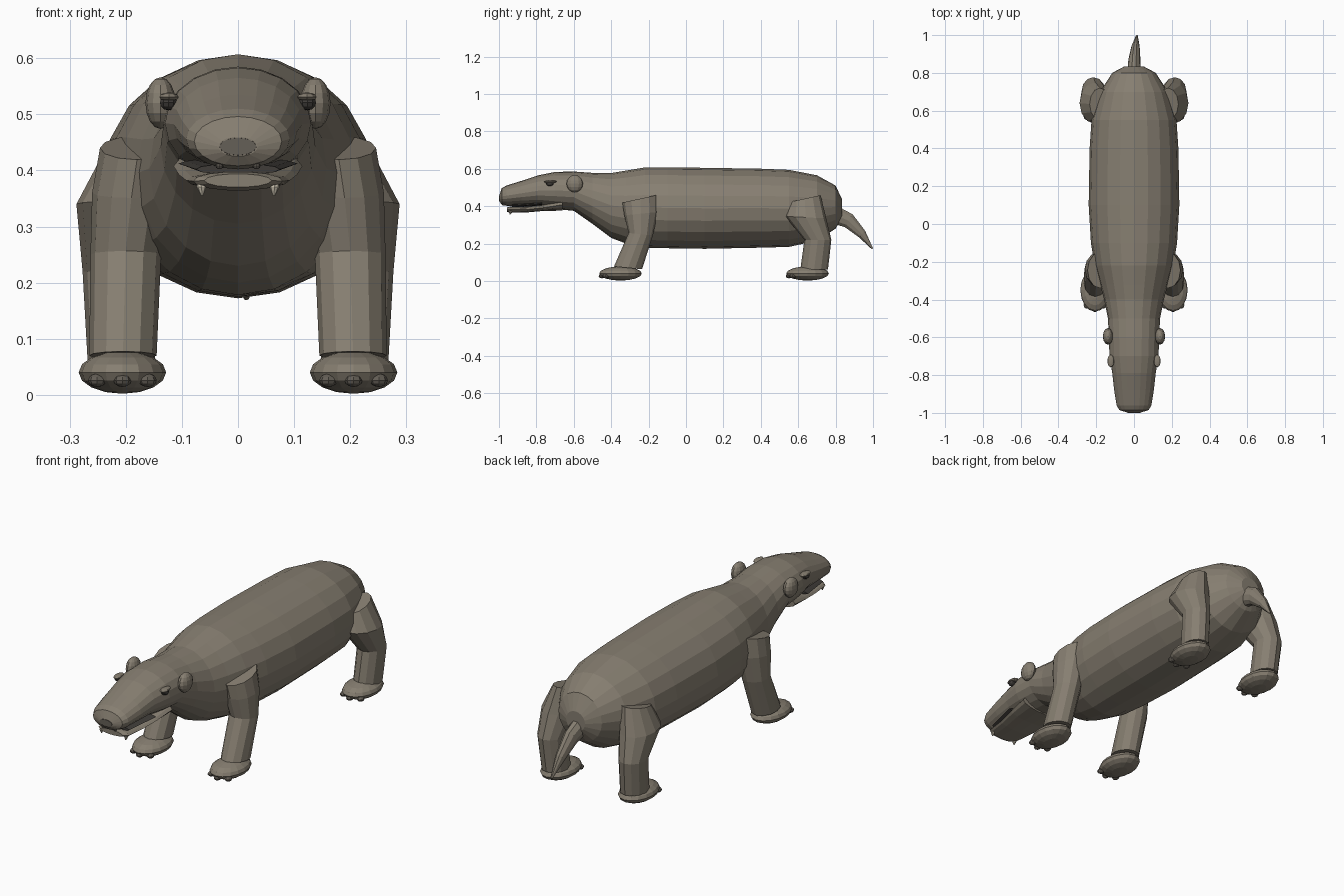
import bpy, bmesh
from math import sin, cos, pi
from mathutils import Vector


def material(name, col):
    m = bpy.data.materials.new(name)
    m.diffuse_color = (*col, 1)
    return m


HIDE = material("hide", (0.24, 0.21, 0.165))
DARK = material("dark", (0.05, 0.045, 0.04))
NOSE = material("nose", (0.13, 0.115, 0.095))
IVORY = material("ivory", (0.55, 0.5, 0.4))


def finish(name, bm, mat):
    bmesh.ops.recalc_face_normals(bm, faces=bm.faces)
    me = bpy.data.meshes.new(name)
    bm.to_mesh(me)
    bm.free()
    me.materials.append(mat)
    ob = bpy.data.objects.new(name, me)
    bpy.context.collection.objects.link(ob)
    return ob


def loft(name, rings, sides, mat):
    """rings: (centre, u axis, v axis); bridged in order and capped."""
    bm = bmesh.new()
    prev = None
    for c, u, v in rings:
        ring = [bm.verts.new(Vector(c) + Vector(u) * cos(2 * pi * i / sides)
                             + Vector(v) * sin(2 * pi * i / sides)) for i in range(sides)]
        if prev:
            for i in range(sides):
                j = (i + 1) % sides
                bm.faces.new((prev[i], prev[j], ring[j], ring[i]))
        else:
            bm.faces.new(ring)
        prev = ring
    bm.faces.new(prev)
    return finish(name, bm, mat)


def profile_loft(name, rows, sides, mat):
    """rows: y, top z, bottom z, half width."""
    return loft(name, [((0, y, (t + b) / 2), (w, 0, 0), (0, 0, (t - b) / 2))
                       for y, t, b, w in rows], sides, mat)


def ball(name, loc, rad, mat, u=12, v=8):
    bm = bmesh.new()
    bmesh.ops.create_uvsphere(bm, u_segments=u, v_segments=v, radius=1)
    for p in bm.verts:
        p.co = Vector(a * r + c for a, r, c in zip(p.co, rad, loc))
    return finish(name, bm, mat)


# Head, neck and trunk in one skin
profile_loft("body", [
    (-0.998, 0.460, 0.425, 0.035), (-0.985, 0.496, 0.408, 0.078), (-0.96, 0.510, 0.402, 0.092),
    (-0.88, 0.535, 0.402, 0.105), (-0.79, 0.565, 0.400, 0.115), (-0.70, 0.583, 0.385, 0.130),
    (-0.60, 0.585, 0.375, 0.133), (-0.50, 0.578, 0.305, 0.138), (-0.40, 0.577, 0.230, 0.158),
    (-0.32, 0.590, 0.200, 0.180), (-0.22, 0.607, 0.178, 0.208), (-0.10, 0.607, 0.175, 0.228),
    (0.10, 0.605, 0.172, 0.240), (0.40, 0.600, 0.178, 0.235), (0.55, 0.594, 0.182, 0.225),
    (0.70, 0.565, 0.215, 0.180), (0.80, 0.510, 0.280, 0.115), (0.835, 0.435, 0.340, 0.050)],
    20, HIDE)

# Lower jaw and the dark mouth gap
profile_loft("lower_jaw", [
    (-0.957, 0.394, 0.370, 0.060), (-0.94, 0.398, 0.364, 0.080), (-0.85, 0.398, 0.366, 0.092),
    (-0.76, 0.410, 0.374, 0.105), (-0.66, 0.440, 0.375, 0.115)], 14, HIDE)
profile_loft("mouth_gap", [(-0.93, 0.412, 0.392, 0.075), (-0.77, 0.422, 0.402, 0.106)], 12, DARK)

# Nose pad
profile_loft("nose", [(-1.0, 0.458, 0.427, 0.033), (-0.98, 0.460, 0.425, 0.036)], 12, NOSE)

# Tail
loft("tail", [((0, 0.79, 0.355), (0.036, 0, 0), (0, 0.025, 0.045)),
              ((0.002, 0.87, 0.322), (0.032, 0, 0), (0, 0.022, 0.036)),
              ((0.008, 0.94, 0.252), (0.022, 0, 0), (0, 0.018, 0.018)),
              ((0.015, 0.997, 0.172), (0.005, 0, 0), (0, 0.003, 0.003))], 10, HIDE)

# Leg rings: x, y, z, half width, half length, slope of ring along y
FRONT = [(0.180, -0.245, 0.44, 0.066, 0.095, 0.22), (0.190, -0.240, 0.36, 0.070, 0.090, 0.1),
         (0.200, -0.242, 0.25, 0.063, 0.065, -0.1), (0.205, -0.310, 0.07, 0.060, 0.075, -0.1)]
BACK = [(0.180, 0.635, 0.44, 0.055, 0.085, 0.22), (0.205, 0.640, 0.34, 0.083, 0.110, -0.05),
        (0.215, 0.705, 0.22, 0.062, 0.072, 0.0), (0.208, 0.685, 0.06, 0.060, 0.074, 0.0)]

for s, side in ((1, "left"), (-1, "right")):
    for part, path, fy in (("front", FRONT, -0.35), ("back", BACK, 0.65)):
        loft(f"{part}_leg_{side}", [((s * x, y, z), (w, 0, 0), (0, l, l * k))
                                    for x, y, z, w, l, k in path], 12, HIDE)
        # Padded foot with three toes
        ball(f"{part}_foot_{side}", (s * 0.206, fy, 0.040), (0.078, 0.114, 0.038), HIDE, 16, 8)
        for i in (-1, 0, 1):
            ball(f"{part}_toe_{side}", (s * 0.206 + i * 0.045, fy - 0.098 + 0.018 * abs(i), 0.026),
                 (0.016, 0.019, 0.012), NOSE, 8, 6)
    # Ears, eyes and brow lids
    ball(f"ear_{side}", (s * 0.138, -0.595, 0.520), (0.027, 0.044, 0.046), HIDE)
    ball(f"eye_{side}", (s * 0.124, -0.728, 0.521), (0.016, 0.020, 0.014), DARK, 10, 6)
    ball(f"eyelid_{side}", (s * 0.123, -0.725, 0.531), (0.018, 0.034, 0.008), HIDE, 10, 6)
    # Fangs and small inner teeth
    loft(f"fang_{side}", [((s * 0.064, -0.930, 0.388), (0.011, 0, 0), (0, 0.011, 0)),
                          ((s * 0.065, -0.938, 0.370), (0.009, 0, 0), (0, 0.009, 0)),
                          ((s * 0.064, -0.940, 0.355), (0.002, 0, 0), (0, 0.002, 0))], 8, IVORY)
    ball(f"nostril_{side}", (s * 0.033, -0.974, 0.408), (0.007, 0.008, 0.006), NOSE, 8, 6)
